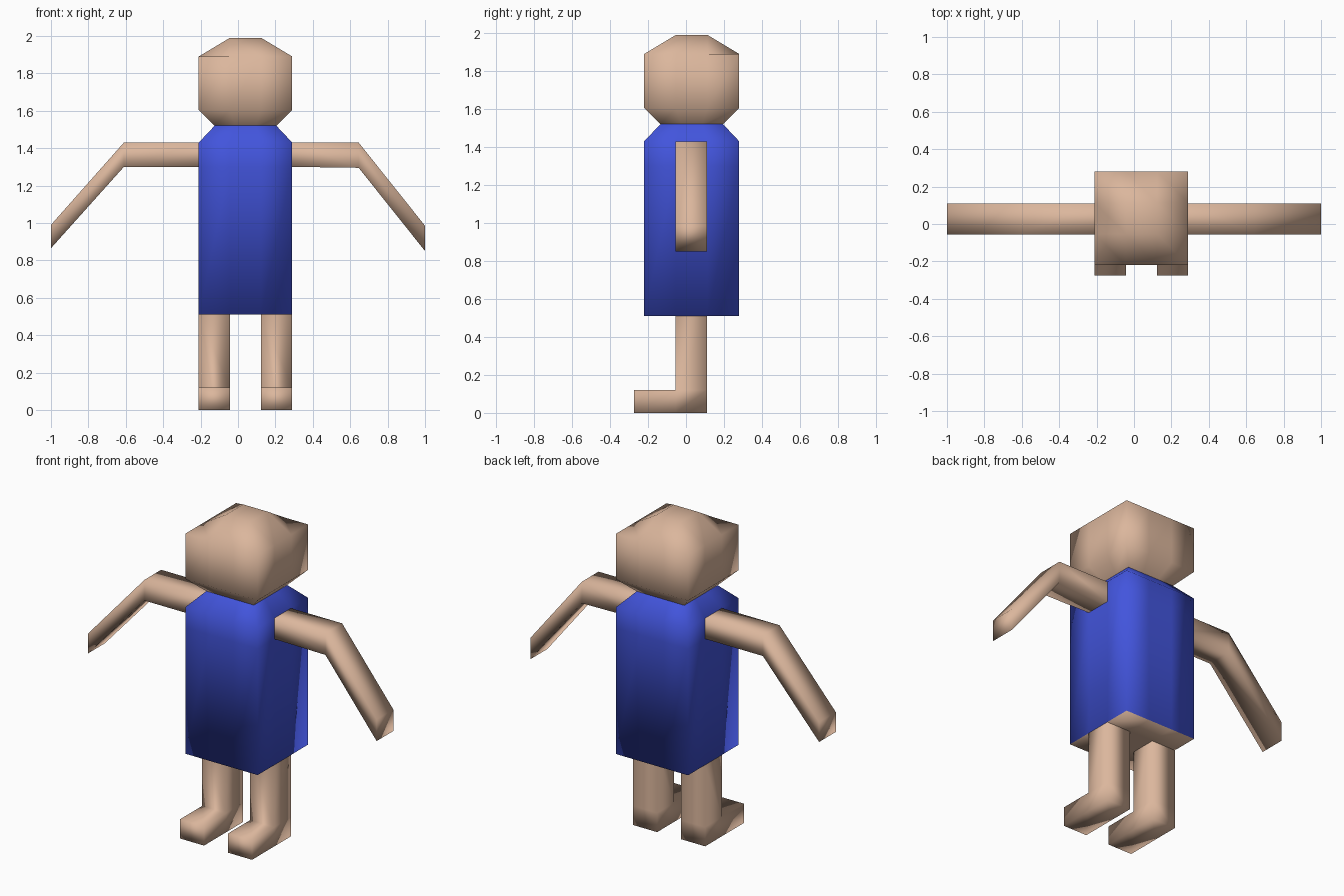
import bpy, bmesh

if "Cube" in bpy.data.objects:
    bpy.data.objects.remove(bpy.data.objects["Cube"])

CX, CY, HALF = 0.04, 0.03, 0.25          # centre and half width of head and torso
STEPS = [-1, -1 / 3, 1 / 3, 1]           # three cells along each side


def material(name, rgb):
    m = bpy.data.materials.new(name)
    m.diffuse_color = (*rgb, 1)
    m.use_nodes = True
    m.node_tree.nodes["Principled BSDF"].inputs["Base Color"].default_value = m.diffuse_color
    return m


skin = material("skin", (0.71, 0.47, 0.335))
blue = material("blue_shirt", (0.055, 0.09, 0.72))


def finish(bm, name, mats):
    bmesh.ops.remove_doubles(bm, verts=bm.verts, dist=0.0005)
    bmesh.ops.recalc_face_normals(bm, faces=bm.faces)
    for f in bm.faces:
        f.smooth = True
    me = bpy.data.meshes.new(name)
    bm.to_mesh(me)
    bm.free()
    for m in mats:
        me.materials.append(m)
    ob = bpy.data.objects.new(name, me)
    bpy.context.collection.objects.link(ob)
    return ob


def square_ring(z, half):
    """Twelve points around a square, three cells per side."""
    s = STEPS
    flat = ([(t, -1) for t in s[:3]] + [(1, t) for t in s[:3]]
            + [(-t, 1) for t in s[:3]] + [(-1, -t) for t in s[:3]])
    return [(CX + half * x, CY + half * y, z) for x, y in flat]


def loft(bm, rings):
    loops = [[bm.verts.new(p) for p in r] for r in rings]
    for a, b in zip(loops, loops[1:]):
        for i in range(len(a)):
            j = (i + 1) % len(a)
            bm.faces.new((a[i], a[j], b[j], b[i]))
    return loops


def grid_cap(bm, height, mat=0):
    """Cap of 3 x 3 cells, all split along the same diagonal."""
    v = [[bm.verts.new((CX + HALF * x, CY + HALF * y, height(i, j)))
          for j, y in enumerate(STEPS)] for i, x in enumerate(STEPS)]
    for i in range(3):
        for j in range(3):
            a, b, c, d = v[i][j], v[i + 1][j], v[i + 1][j + 1], v[i][j + 1]
            for tri in ((a, b, d), (b, c, d)):
                bm.faces.new(tri).material_index = mat


# Head: narrow neck, square sides, raised crown
bm = bmesh.new()
loft(bm, [square_ring(1.52, 0.165), square_ring(1.605, HALF), square_ring(1.89, HALF)])
grid_cap(bm, lambda i, j: 1.99 if i in (1, 2) and j in (1, 2) else 1.89)
finish(bm, "head", [skin])

# Torso: blue shirt with sloped shoulders and a skin underside
bm = bmesh.new()
loft(bm, [square_ring(0.51, HALF), square_ring(1.30, HALF),
          square_ring(1.43, HALF), square_ring(1.52, 0.165)])
grid_cap(bm, lambda i, j: 0.51, mat=1)
finish(bm, "torso", [blue, skin])

# Arms: straight upper arm, then a sloping forearm with a closed end
BACK, FRONT = 0.11, -0.055


def arm(name, stations):
    bm = bmesh.new()
    loops = loft(bm, [[(x, FRONT, lo), (x, BACK, lo), (x, BACK, hi), (x, FRONT, hi)]
                      for x, lo, hi in stations])
    bm.faces.new(loops[-1])
    finish(bm, name, [skin])


arm("right_arm", [(0.29, 1.30, 1.43), (0.645, 1.295, 1.43), (1.0, 0.85, 0.985)])
arm("left_arm", [(-0.21, 1.30, 1.43), (-0.61, 1.30, 1.43), (-1.0, 0.865, 0.99)])

# Legs: L-shaped side profile with the foot pointing forward
PROFILE = [(BACK, 0.51), (FRONT, 0.51), (FRONT, 0.12), (-0.275, 0.12),
           (-0.275, 0), (FRONT, 0), (BACK, 0), (BACK, 0.12)]
SIDE_QUADS = [(0, 1, 2, 7), (2, 3, 4, 5), (7, 2, 5, 6)]


def leg(name, x0, x1):
    bm = bmesh.new()
    sides = [[bm.verts.new((x, y, z)) for y, z in PROFILE] for x in (x0, x1)]
    for s in sides:
        for q in SIDE_QUADS:
            bm.faces.new([s[k] for k in q])
    a, b = sides
    for i in range(1, 8):                # hip end stays open against the torso
        j = (i + 1) % 8
        bm.faces.new((a[i], a[j], b[j], b[i]))
    finish(bm, name, [skin])


leg("left_leg", -0.21, -0.043)
leg("right_leg", 0.123, 0.29)
